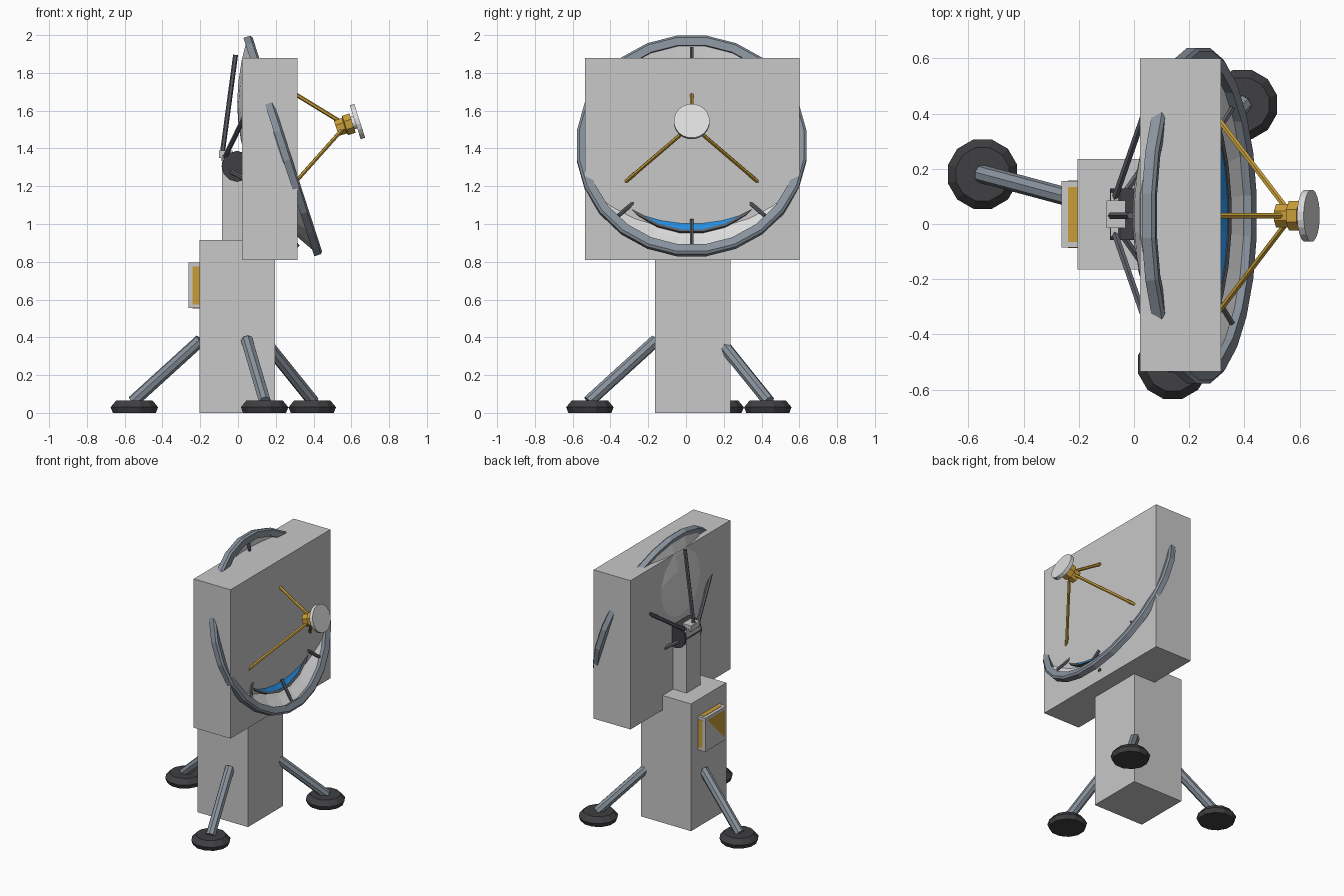
import bpy
import bmesh
from math import sin, cos, pi, radians
from mathutils import Vector, Matrix

cube = bpy.data.objects.get("Cube")
if cube:
    bpy.data.objects.remove(cube)


def material(name, color):
    m = bpy.data.materials.new(name)
    m.use_nodes = True
    m.diffuse_color = (*color, 1)
    m.node_tree.nodes["Principled BSDF"].inputs["Base Color"].default_value = (*color, 1)
    return m


CASING = material("casing grey", (0.58, 0.58, 0.58))
SHELL = material("dish white", (0.72, 0.72, 0.72))
STEEL = material("blue grey steel", (0.25, 0.29, 0.34))
STRUT = material("dark steel", (0.11, 0.12, 0.14))
RUBBER = material("charcoal", (0.05, 0.05, 0.055))
GOLD = material("gold", (0.58, 0.34, 0.04))
BLUE = material("bright blue", (0.02, 0.27, 0.75))


def finish(name, bm, mat):
    bmesh.ops.recalc_face_normals(bm, faces=bm.faces)
    mesh = bpy.data.meshes.new(name)
    bm.to_mesh(mesh)
    bm.free()
    mesh.materials.append(mat)
    obj = bpy.data.objects.new(name, mesh)
    bpy.context.collection.objects.link(obj)
    return obj


def box(name, low, high, mat):
    low, high = Vector(low), Vector(high)
    bm = bmesh.new()
    bmesh.ops.create_cube(bm, size=1, matrix=Matrix.Translation((low + high) / 2)
                          @ Matrix.Diagonal((*(high - low), 1)))
    return finish(name, bm, mat)


def rod(name, start, end, radius, mat, sides=8):
    start, end = Vector(start), Vector(end)
    axis = end - start
    turn = axis.to_track_quat('Z', 'Y').to_matrix().to_4x4()
    bm = bmesh.new()
    bmesh.ops.create_cone(bm, cap_ends=True, segments=sides, radius1=radius, radius2=radius,
                          depth=axis.length, matrix=Matrix.Translation((start + end) / 2) @ turn)
    return finish(name, bm, mat)


def lathe(name, profile, sides, mat, frame):
    """Spin a closed (radius, height) loop around the frame's z axis."""
    bm = bmesh.new()
    rings = []
    for i in range(sides):
        a = 2 * pi * (i + 0.5) / sides
        rings.append([bm.verts.new(frame @ Vector((r * cos(a), r * sin(a), t)))
                      for r, t in profile])
    n = len(profile)
    for i in range(sides):
        p, q = rings[i], rings[(i + 1) % sides]
        for j in range(n):
            k = (j + 1) % n
            bm.faces.new((p[j], p[k], q[k], q[j]))
    bmesh.ops.remove_doubles(bm, verts=bm.verts, dist=0.0005)
    return finish(name, bm, mat)


# Central casings and mast
MID = 0.035
box("base_housing", (-0.205, MID - 0.2, 0), (0.195, MID + 0.2, 0.915), CASING)
box("mast", (-0.085, MID - 0.08, 0.91), (0.07, MID + 0.08, 1.365), CASING)
box("dish_housing", (0.022, -0.535, 0.81), (0.315, 0.6, 1.88), CASING)

# Control box with gold panels
box("control_box", (-0.262, -0.085, 0.555), (-0.2, 0.155, 0.795), CASING)
for side, y in (("right", -0.085), ("left", 0.155)):
    box("control_panel_" + side, (-0.24, y - 0.002, 0.575), (-0.205, y + 0.002, 0.775), GOLD)
for side, z in (("lower", 0.555), ("upper", 0.795)):
    box("control_panel_" + side, (-0.24, -0.065, z - 0.002), (-0.205, 0.135, z + 0.002), GOLD)
bm = bmesh.new()
bm.faces.new([bm.verts.new(p) for p in
              ((-0.264, 0.135, 0.775), (-0.264, -0.065, 0.575), (-0.264, -0.065, 0.775))])
finish("control_panel_back", bm, GOLD)

# Three splayed legs with round feet
for i in range(3):
    a = radians(45 + 120 * i)
    out = Vector((cos(a), sin(a), 0))
    centre = Vector((-0.005, MID, 0))
    rod(f"leg_{i + 1}", centre + out * 0.57 + Vector((0, 0, 0.06)),
        centre + out * 0.2 + Vector((0, 0, 0.385)), 0.033, STEEL)
    lathe(f"foot_{i + 1}", [(0, 0), (0.118, 0), (0.13, 0.03), (0.1, 0.065), (0, 0.065)],
          12, RUBBER, Matrix.Translation(centre + out * 0.563))

# Dish frame: local z is the pointing axis, local y leans up
tilt = radians(18)
up, axis = Vector((-sin(tilt), 0, cos(tilt))), Vector((cos(tilt), 0, sin(tilt)))
DISH = Matrix.Translation((0.24, 0.03, 1.415)) @ Matrix(
    (Vector((0, 1, 0)), up, axis)).transposed().to_4x4()


def polar(angle, r, t):
    return DISH @ Vector((r * cos(angle), r * sin(angle), t))


def bowl(depth, r, lift=0):
    return (r, lift - depth * (1 - (r / 0.6) ** 2))


# Reflector, rim and blue inner mirror
steps = [0.6 * i / 6 for i in range(7)]
lathe("reflector", [bowl(0.2, r, -0.01) for r in steps]
      + [bowl(0.15, r) for r in reversed(steps)], 24, SHELL, DISH)
lathe("rim", [(0.613, -0.025), (0.613, 0.012), (0.6, 0.022), (0.558, 0.015), (0.565, -0.025)],
      24, STEEL, DISH)
inner = [0.46 * i / 5 for i in range(6)]
lathe("mirror", [bowl(0.15, r, 0.005) for r in inner]
      + [bowl(0.15, r, 0.02) for r in reversed(inner)], 24, BLUE, DISH)
lathe("mirror_edge", [bowl(0.15, 0.457, -0.005), bowl(0.15, 0.472, -0.005),
                      bowl(0.15, 0.472, 0.024), bowl(0.15, 0.457, 0.024)], 24, STRUT, DISH)
for i in range(8):
    a = pi * i / 4
    rod(f"mirror_clip_{i + 1}", polar(a, 0.4, -0.04), polar(a, 0.55, -0.005), 0.011, STRUT, 6)

# Rear hub and its six braces
rod("pivot_hub", (-0.005, MID - 0.093, 1.305), (-0.005, MID + 0.093, 1.305), 0.082, RUBBER, 12)
box("hub_bracket", (-0.1, MID - 0.05, 1.35), (-0.03, MID + 0.05, 1.39), CASING)
for i in range(6):
    a = pi / 2 + pi * i / 3
    rod(f"rear_brace_{i + 1}", polar(a, 0.05, -0.325), polar(a, 0.535, -0.092), 0.013, STRUT, 6)

# Feed horn on three gold struts
for i in range(3):
    a = pi / 2 + 2 * pi * i / 3
    rod(f"feed_strut_{i + 1}", polar(a, 0.035, 0.32), polar(a, 0.47, 0.092 - 0.145), 0.011, GOLD, 6)
lathe("feed_horn", [(0, 0.295), (0.046, 0.295), (0.046, 0.34), (0.058, 0.345), (0.058, 0.385),
                    (0, 0.385)], 8, GOLD, DISH)
lathe("feed_cap", [(0, 0.385), (0.035, 0.385), (0.035, 0.4), (0.095, 0.4), (0.095, 0.425),
                   (0, 0.425)], 20, SHELL, DISH)
